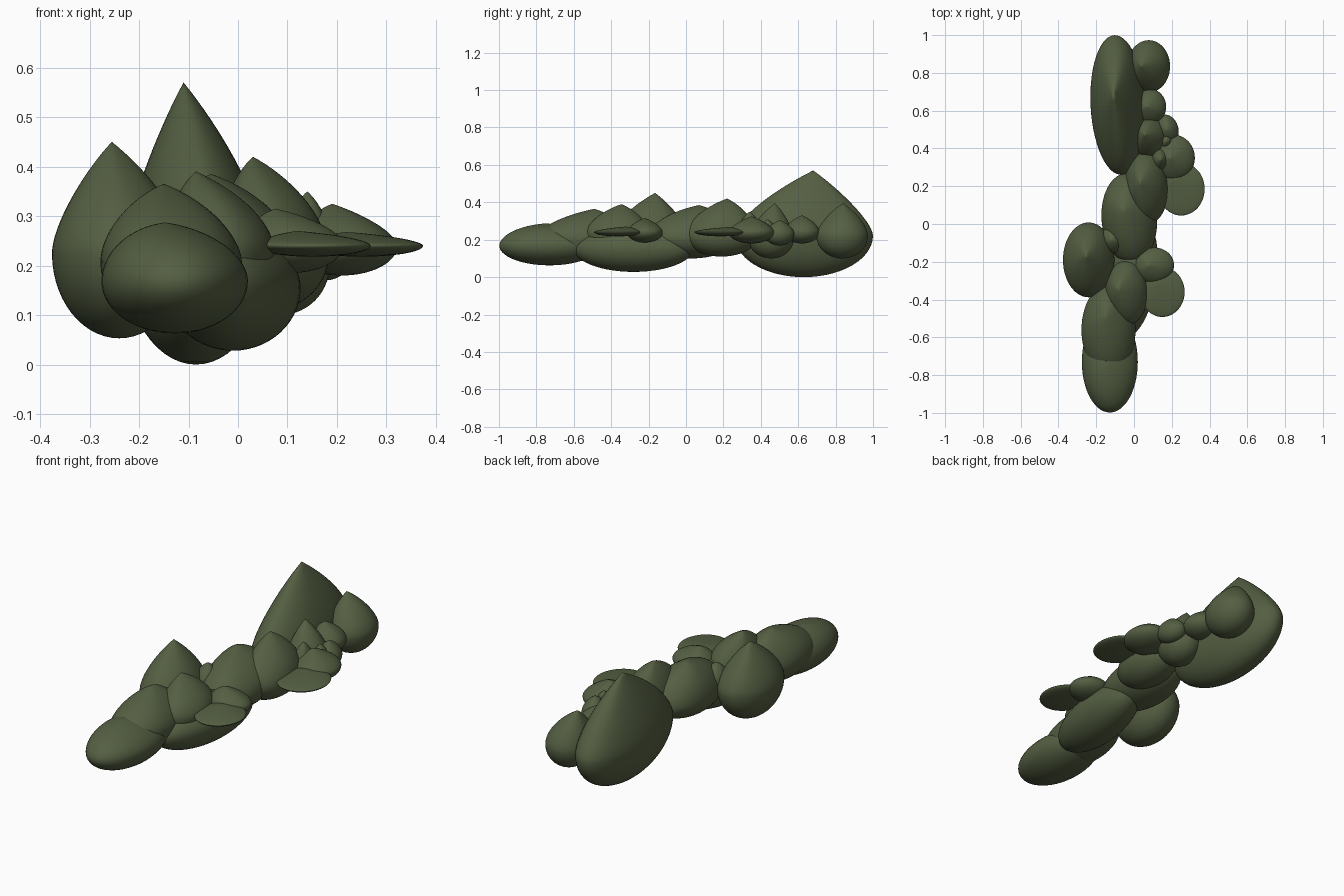
import bpy, bmesh, math

moss = bpy.data.materials.new("moss_green")
moss.diffuse_color = (0.09, 0.115, 0.055, 1)

SEG, LOW, UP = 56, 14, 20


def mound(name, x, y, rx, ry, z0, ze, z1, px=0, py=0, sharp=0.7, rot=0, ridge=0.03):
    """Round-bottomed mound: half ellipsoid below ze, pulled up to a peak above it.
    px, py shift the peak; sharp blends dome (0) to pointed cone (1); rot in degrees."""
    bm = bmesh.new()
    ca, sa = math.cos(math.radians(rot)), math.sin(math.radians(rot))
    rows = []
    for i in range(1, LOW + UP):
        if i <= LOW:
            a = math.pi / 2 * i / LOW
            r, z, h = math.sin(a), ze - (ze - z0) * math.cos(a), 0
        else:
            a = math.pi / 2 * (i - LOW) / UP
            r = math.cos(a)
            dome, peak = math.sin(a), 1 - r
            h = dome * (1 - sharp) + peak * sharp
            z = ze + (z1 - ze) * h
        row = []
        for k in range(SEG):
            t = 2 * math.pi * k / SEG
            rr = r * (1 + ridge * h * (math.sin(3 * t + x * 20) + 0.6 * math.sin(5 * t + y * 15)))
            u, v = rr * rx * math.cos(t), rr * ry * math.sin(t)
            s = h * h
            row.append(bm.verts.new((x + u * ca - v * sa + px * s,
                                     y + u * sa + v * ca + py * s, z)))
        rows.append(row)
    for a, b in zip(rows, rows[1:]):
        for k in range(SEG):
            n = (k + 1) % SEG
            bm.faces.new((a[k], a[n], b[n], b[k]))
    bottom = bm.verts.new((x, y, z0))
    top = bm.verts.new((x + px, y + py, z1))
    for k in range(SEG):
        n = (k + 1) % SEG
        bm.faces.new((bottom, rows[0][n], rows[0][k]))
        bm.faces.new((top, rows[-1][k], rows[-1][n]))
    for f in bm.faces:
        f.smooth = True
    me = bpy.data.meshes.new(name)
    bm.to_mesh(me)
    bm.free()
    me.materials.append(moss)
    ob = bpy.data.objects.new(name, me)
    bpy.context.collection.objects.link(ob)
    return ob


# Back massif with the summit and its companion
mound("summit_hill", -0.085, 0.63, 0.145, 0.37, 0.0, 0.22, 0.57, -0.025, 0.05, 0.62, 3)
mound("back_hill", 0.078, 0.835, 0.113, 0.138, 0.10, 0.22, 0.395, -0.04, 0.005, 0.5)

# Chain of islets along the back right
mound("islet_north", 0.085, 0.62, 0.085, 0.095, 0.18, 0.24, 0.33, -0.02, 0, 0.4)
mound("islet_hill", 0.085, 0.455, 0.1, 0.12, 0.10, 0.20, 0.395, -0.03, 0.02, 0.5)
mound("islet_small", 0.175, 0.50, 0.06, 0.08, 0.17, 0.23, 0.305, 0, 0, 0.4, 15)
mound("islet_tiny", 0.17, 0.435, 0.04, 0.05, 0.19, 0.235, 0.31, 0, 0, 0.4)
mound("islet_east", 0.21, 0.35, 0.112, 0.122, 0.18, 0.24, 0.325, -0.02, 0, 0.5)
mound("islet_link", 0.14, 0.34, 0.05, 0.065, 0.19, 0.24, 0.35, 0, 0, 0.4)
mound("shelf_back", 0.25, 0.185, 0.124, 0.14, 0.218, 0.24, 0.268, -0.03, 0.05, 0.4)

# Middle ridge
mound("middle_hill", -0.025, 0.03, 0.147, 0.24, 0.10, 0.21, 0.385, -0.03, 0.04, 0.3, 4)
mound("middle_peak", 0.065, 0.19, 0.118, 0.195, 0.11, 0.22, 0.42, -0.035, 0.03, 0.4)

# West hill and its foot
mound("west_hill", -0.24, -0.19, 0.136, 0.198, 0.053, 0.225, 0.45, -0.015, 0.025, 0.55)
mound("west_foot", -0.115, -0.085, 0.058, 0.07, 0.19, 0.25, 0.335, 0, 0, 0.3, 20)

# Front ridge
mound("under_ridge", -0.01, -0.28, 0.13, 0.325, 0.028, 0.155, 0.27, 0, 0, 0.1, -8, 0)
mound("front_peak", -0.04, -0.365, 0.113, 0.172, 0.12, 0.23, 0.39, -0.045, 0.02, 0.4)
mound("front_hill", -0.135, -0.56, 0.143, 0.24, 0.085, 0.205, 0.365, -0.015, 0.07, 0.35)
mound("front_cape", -0.128, -0.73, 0.148, 0.268, 0.063, 0.168, 0.287, -0.02, -0.02, 0.15, 0, 0.01)
mound("islet_south", 0.105, -0.22, 0.107, 0.095, 0.185, 0.24, 0.315, -0.03, 0, 0.4, 5)
mound("shelf_front", 0.15, -0.36, 0.118, 0.132, 0.218, 0.24, 0.27, -0.03, 0.04, 0.4)
